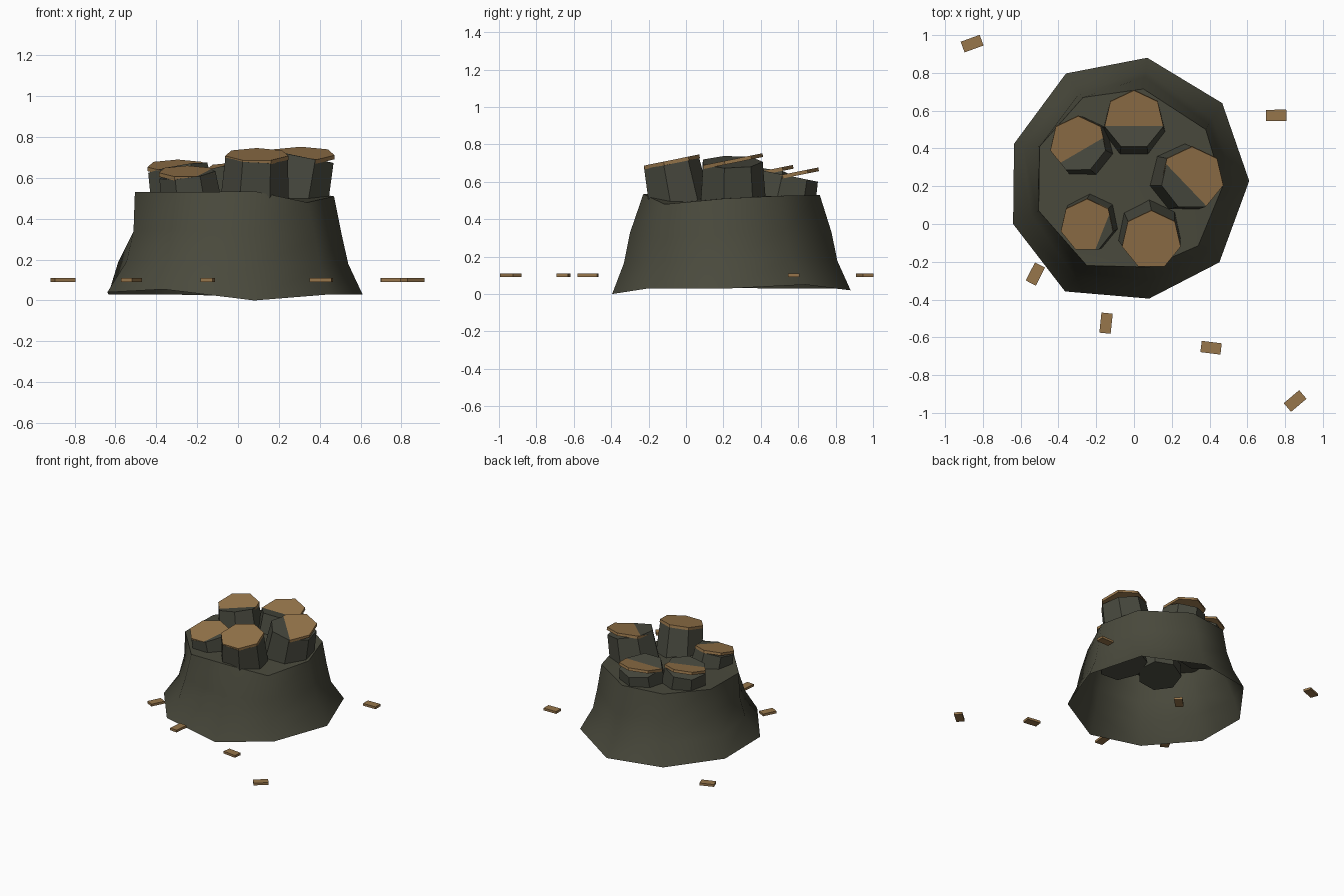
import bpy
import bmesh
import math
from mathutils import Matrix, Vector

cube = bpy.data.objects.get("Cube")
if cube:
    bpy.data.objects.remove(cube)


def make_material(name, colour):
    mat = bpy.data.materials.new(name)
    mat.use_nodes = True
    mat.diffuse_color = (*colour, 1)
    mat.node_tree.nodes["Principled BSDF"].inputs["Base Color"].default_value = (*colour, 1)
    return mat


rock = make_material("dark_rock", (0.068, 0.068, 0.046))
basalt = make_material("column_rock", (0.064, 0.066, 0.048))
rust = make_material("brown_slab", (0.31, 0.18, 0.07))


def add_object(name, bm, mat, matrix=None):
    bmesh.ops.recalc_face_normals(bm, faces=bm.faces)
    mesh = bpy.data.meshes.new(name)
    bm.to_mesh(mesh)
    bm.free()
    mesh.materials.append(mat)
    obj = bpy.data.objects.new(name, mesh)
    bpy.context.collection.objects.link(obj)
    if matrix:
        obj.matrix_world = matrix
    return obj


def add_prism(name, mat, sides, bottom, top, height, matrix):
    """Regular prism with its local top face at z = 0 and one corner toward +y."""
    bm = bmesh.new()
    bmesh.ops.create_cone(bm, cap_ends=True, segments=sides,
                          radius1=bottom, radius2=top, depth=height)
    corner = max(bm.verts, key=lambda v: v.co.y).co
    turn = math.pi / 2 - math.atan2(corner.y, corner.x)
    bmesh.ops.rotate(bm, verts=bm.verts, matrix=Matrix.Rotation(turn, 3, "Z"))
    bmesh.ops.translate(bm, verts=bm.verts, vec=(0, 0, -height / 2))
    return add_object(name, bm, mat, matrix)


# Hollow flared bluff: foot and rim outlines blended through two uneven middle rings
foot = [(0.08, -0.395, 0), (0.452, -0.203, 0.03), (0.61, 0.228, 0.03),
        (0.467, 0.64, 0.05), (0.07, 0.88, 0.02), (-0.36, 0.797, 0.03),
        (-0.635, 0.425, 0.03), (-0.64, 0, 0.04), (-0.365, -0.357, 0.055)]
rim = [(0.08, -0.228, 0.535), (0.34, -0.115, 0.48), (0.47, 0.2, 0.51),
       (0.38, 0.5, 0.525), (0.05, 0.715, 0.53), (-0.27, 0.67, 0.53),
       (-0.5, 0.41, 0.53), (-0.505, 0.07, 0.53), (-0.25, -0.22, 0.53)]
lower_inset = [0.38, 0.45, 0.5, 0.6, 0.43, 0.5, 0.35, 0.7, 0.5]
upper_inset = [0.57, 0.65, 0.73, 0.8, 0.62, 0.8, 0.92, 0.95, 0.75]
count = len(foot)
bm = bmesh.new()
rings = []
for insets, rise in (([0] * count, 0), (lower_inset, 0.31),
                     (upper_inset, 0.61), ([1] * count, 1)):
    rings.append([bm.verts.new((a[0] + (b[0] - a[0]) * inset,
                                a[1] + (b[1] - a[1]) * inset,
                                a[2] + (b[2] - a[2]) * rise))
                  for a, b, inset in zip(foot, rim, insets)])
hub = bm.verts.new((0, 0.24, 0.52))
for i in range(count):
    j = (i + 1) % count
    for low, high in zip(rings, rings[1:]):
        bm.faces.new((low[i], low[j], high[j], high[i]))
    bm.faces.new((rings[-1][i], rings[-1][j], hub))
bluff = add_object("bluff", bm, rock)
bpy.ops.object.select_all(action="DESELECT")
bluff.select_set(True)
bpy.context.view_layer.objects.active = bluff
bpy.ops.object.shade_smooth_by_angle(angle=math.radians(50))

# Seven-sided columns leaning outward, each with a tilted slab on top
lean = 0.2
centre = Vector((0, 0.255, 0))
columns = {
    "front": (0.092, -0.085, 0.702, 0.159),
    "left": (0.307, 0.242, 0.706, 0.17),
    "back": (0, 0.55, 0.632, 0.16),
    "back_right": (-0.295, 0.422, 0.647, 0.152),
    "front_right": (-0.248, -0.008, 0.619, 0.143),
}
for place, (x, y, z, radius) in columns.items():
    spot = Matrix.Translation((x, y, z))
    outward = Vector((x, y, 0)) - centre
    axis = Vector((0, 0, 1)).cross(outward).normalized()
    add_prism(place + "_column", basalt, 7, radius * 1.11, radius * 0.99, z - 0.41,
              spot @ Matrix.Rotation(lean, 4, axis))
    slab_spot = Matrix.Translation((x, y, z + 0.013))
    add_prism(place + "_slab", rust, 7, radius, radius, 0.02,
              slab_spot @ Matrix.Rotation(lean, 4, "X"))

# Loose flat chips scattered around and under the bluff
chips = [(-0.857, 0.955, 20), (0.753, 0.575, 1), (-0.522, -0.265, 63),
         (-0.148, -0.525, 84), (0.408, -0.655, -7), (0.853, -0.937, 40),
         (-0.22, 0.24, 45)]
for x, y, angle in chips:
    bm = bmesh.new()
    bmesh.ops.create_cube(bm, size=1)
    bmesh.ops.scale(bm, verts=bm.verts, vec=(0.107, 0.06, 0.018))
    add_object("loose_chip", bm, rust,
               Matrix.Translation((x, y, 0.1)) @ Matrix.Rotation(math.radians(angle), 4, "Z"))
